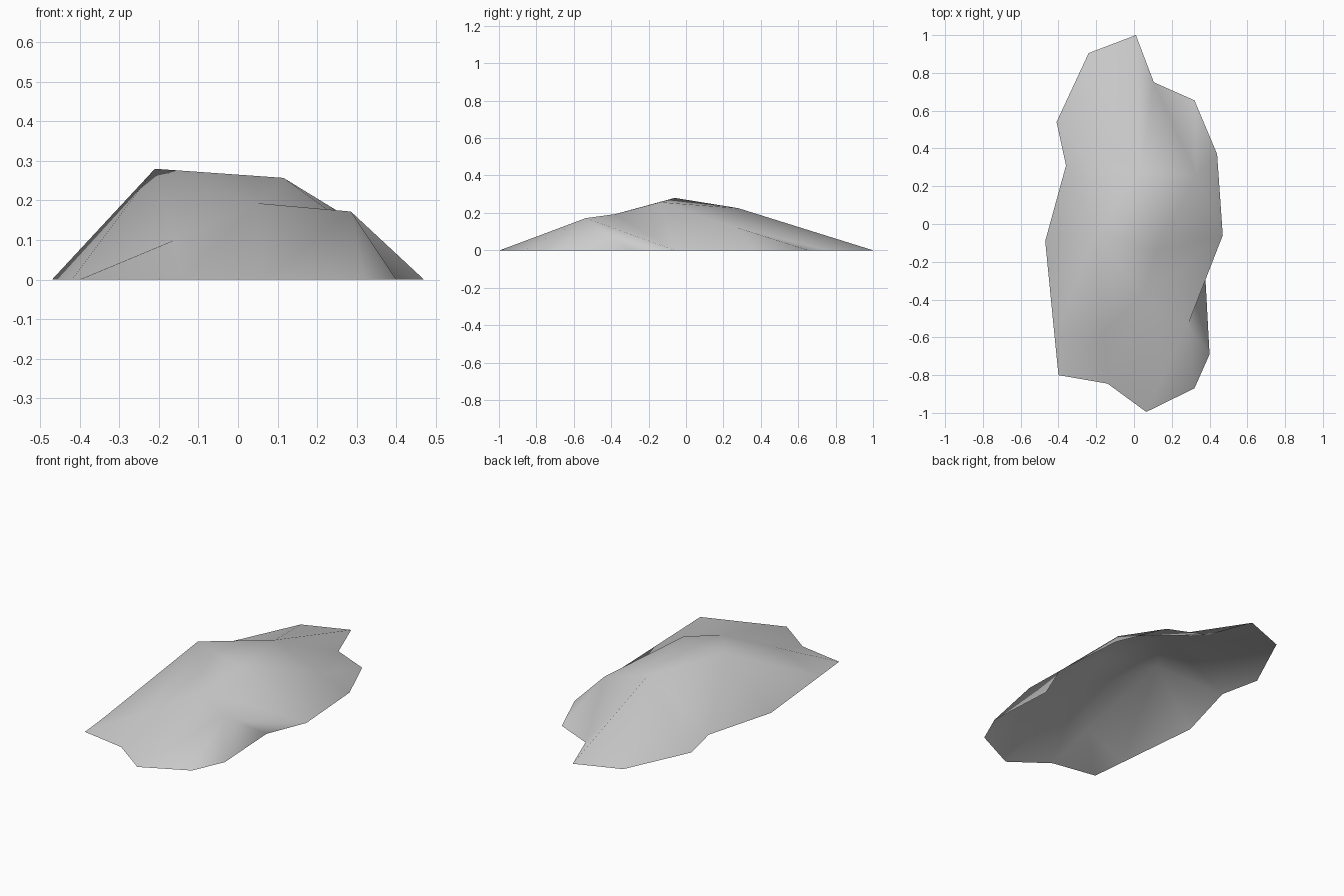
import bpy
import bmesh

if "Cube" in bpy.data.objects:
    bpy.data.objects.remove(bpy.data.objects["Cube"])

# Ground outline of the rock, counter-clockwise from the back tip
outline = [(0.01, 1.0), (-0.24, 0.905), (-0.41, 0.54), (-0.36, 0.31), (-0.47, -0.09),
           (-0.42, -0.60), (-0.40, -0.80), (-0.14, -0.845), (0.065, -0.995), (0.32, -0.87),
           (0.40, -0.69), (0.378, -0.285), (0.47, -0.06), (0.44, 0.37), (0.32, 0.655),
           (0.105, 0.75)]

# Peaks and bulges on top of the rock
peaks = {
    "summit": (-0.21, -0.06, 0.28),
    "shoulder": (0.115, -0.14, 0.257),
    "saddle": (0.05, -0.38, 0.193),
    "front_knob": (0.285, -0.535, 0.172),
    "back_ridge": (0.036, 0.28, 0.225),
    "front_bulge": (-0.16, -0.58, 0.10),
    "side_bulge": (0.33, 0.26, 0.125),
}

# Each peak fans out to a span of the outline
spans = [("back_ridge", 0, 3), ("summit", 3, 5), ("front_bulge", 5, 7), ("saddle", 7, 8),
         ("front_knob", 8, 12), ("saddle", 12, 12), ("shoulder", 12, 12),
         ("side_bulge", 12, 15), ("back_ridge", 15, 16)]

# Upper facets between the peaks
facets = [("summit", "front_bulge", "saddle"), ("summit", "saddle", "shoulder"),
          ("summit", "shoulder", "back_ridge"), ("shoulder", "side_bulge", "back_ridge")]

bm = bmesh.new()
base = [bm.verts.new((x, y, 0)) for x, y in outline]
top = {name: bm.verts.new(co) for name, co in peaks.items()}
count = len(base)

# Sloping sides, with a linking facet where one fan meets the next
for i, (name, start, end) in enumerate(spans):
    for k in range(start, end):
        bm.faces.new((base[k], base[(k + 1) % count], top[name]))
    if i + 1 < len(spans):
        bm.faces.new((base[end], top[spans[i + 1][0]], top[name]))

for names in facets:
    bm.faces.new([top[name] for name in names])
for face in bm.faces:
    face.smooth = True

mesh = bpy.data.meshes.new("rock_mound")
bm.to_mesh(mesh)
bm.free()
rock = bpy.data.objects.new("rock_mound", mesh)
bpy.context.collection.objects.link(rock)

# Plain stone colour
stone = bpy.data.materials.new("light_grey_stone")
stone.use_nodes = True
colour = (0.6, 0.6, 0.6, 1)
stone.diffuse_color = colour
stone.node_tree.nodes["Principled BSDF"].inputs["Base Color"].default_value = colour
mesh.materials.append(stone)
